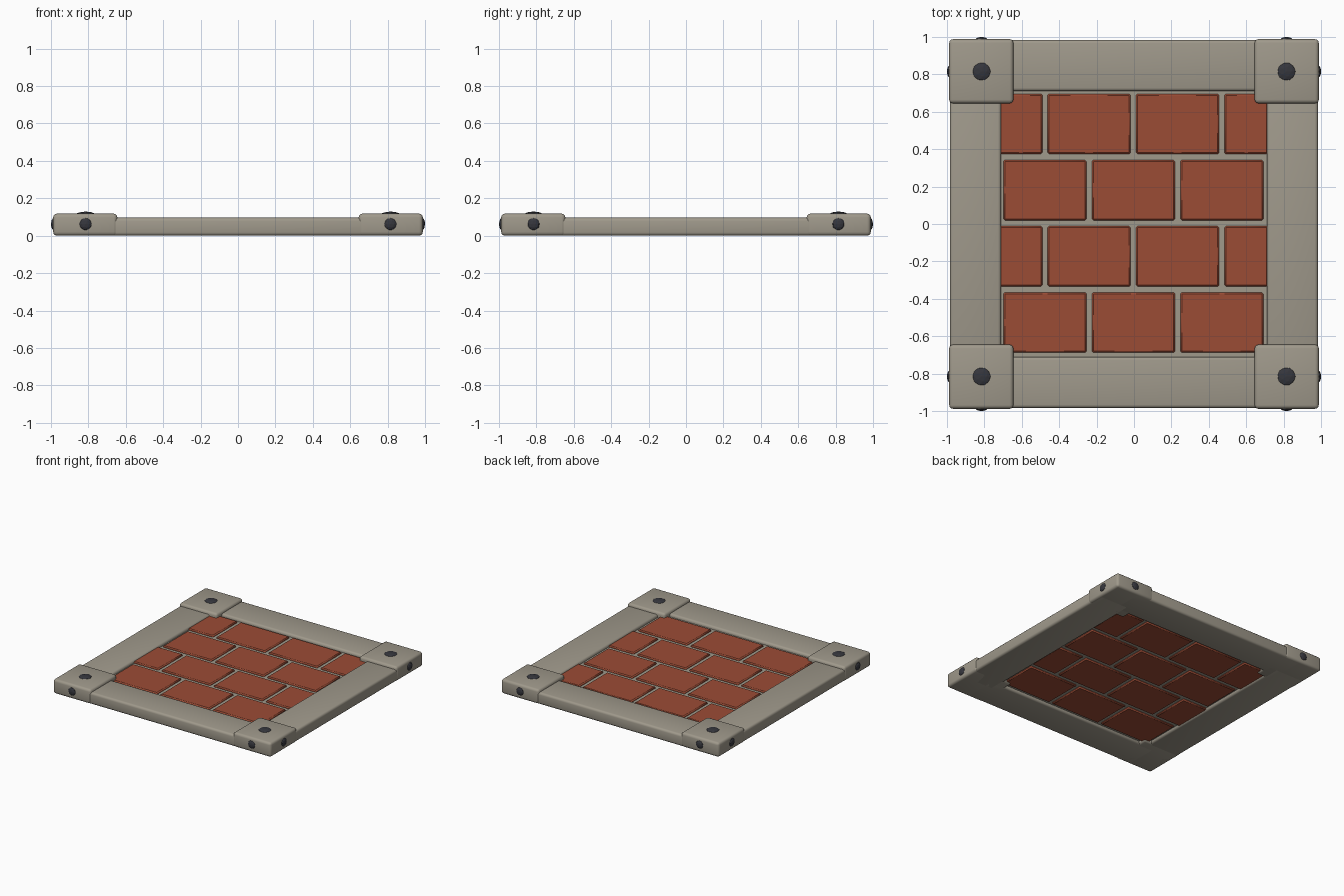
import bpy, math

if "Cube" in bpy.data.objects:
    bpy.data.objects.remove(bpy.data.objects["Cube"])


def material(name, rgb):
    m = bpy.data.materials.new(name)
    m.diffuse_color = (*rgb, 1)
    m.use_nodes = True
    m.node_tree.nodes["Principled BSDF"].inputs["Base Color"].default_value = m.diffuse_color
    return m


STONE = material("warm grey stone", (0.35, 0.32, 0.26))
BRICK = material("red brick", (0.33, 0.072, 0.036))
IRON = material("dark iron", (0.036, 0.037, 0.046))


def box(name, x0, x1, y0, y1, z0, z1, mat, bevel=0.0, segments=2):
    """Axis-aligned box with optional rounded edges."""
    bpy.ops.mesh.primitive_cube_add(
        size=1, location=((x0 + x1) / 2, (y0 + y1) / 2, (z0 + z1) / 2))
    o = bpy.context.object
    o.name = name
    o.scale = (x1 - x0, y1 - y0, z1 - z0)
    bpy.ops.object.transform_apply(location=False, rotation=False, scale=True)
    o.data.materials.append(mat)
    if bevel:
        b = o.modifiers.new("rounded edges", 'BEVEL')
        b.width, b.segments = bevel, segments
        bpy.ops.object.modifier_apply(modifier=b.name)
        bpy.ops.object.shade_smooth_by_angle(angle=math.radians(40))
    return o


def bolt(name, loc, size):
    """Flattened faceted dome."""
    bpy.ops.mesh.primitive_ico_sphere_add(subdivisions=2, radius=1, location=loc)
    o = bpy.context.object
    o.name = name
    o.scale = size
    o.data.materials.append(IRON)


# Mortar bed
box("mortar_bed", -0.73, 0.73, -0.73, 0.73, 0.022, 0.072, STONE)

# Bricks in running bond, with half bricks at the ends of alternate rows
PITCH, WIDTH, HEIGHT = 0.473, 0.444, 0.322
for row in range(4):
    yc = 0.535 - 0.354 * row
    if row % 2:
        spans = [(-0.003 + PITCH * i - WIDTH / 2, -0.003 + PITCH * i + WIDTH / 2)
                 for i in (-1, 0, 1)]
    else:
        spans = [(-0.72, -0.49), (-0.462, -0.018), (0.011, 0.455), (0.484, 0.716)]
    for i, (x0, x1) in enumerate(spans):
        box(f"brick_{row}_{i}", x0, x1, yc - HEIGHT / 2, yc + HEIGHT / 2,
            0.01, 0.084, BRICK, 0.008, 1)

# Border beams
for s, side in ((-1, "low"), (1, "high")):
    a, b = sorted((s * 0.71, s * 0.984))
    box(f"beam_x_{side}", a, b, -0.8, 0.8, 0, 0.096, STONE, 0.018, 3)
    box(f"beam_y_{side}", -0.8, 0.8, a, b, 0, 0.096, STONE, 0.018, 3)

# Corner blocks, each with one top bolt and two side bolts
for sx in (-1, 1):
    for sy in (-1, 1):
        x0, x1 = sorted((sx * 0.645, sx * 0.988))
        y0, y1 = sorted((sy * 0.645, sy * 0.988))
        box("corner_block", x0, x1, y0, y1, 0, 0.118, STONE, 0.02, 3)
        bolt("top_bolt", (sx * 0.815, sy * 0.815, 0.112), (0.052, 0.052, 0.017))
        bolt("side_bolt_x", (sx * 0.984, sy * 0.815, 0.062), (0.016, 0.034, 0.034))
        bolt("side_bolt_y", (sx * 0.815, sy * 0.984, 0.062), (0.034, 0.016, 0.034))
